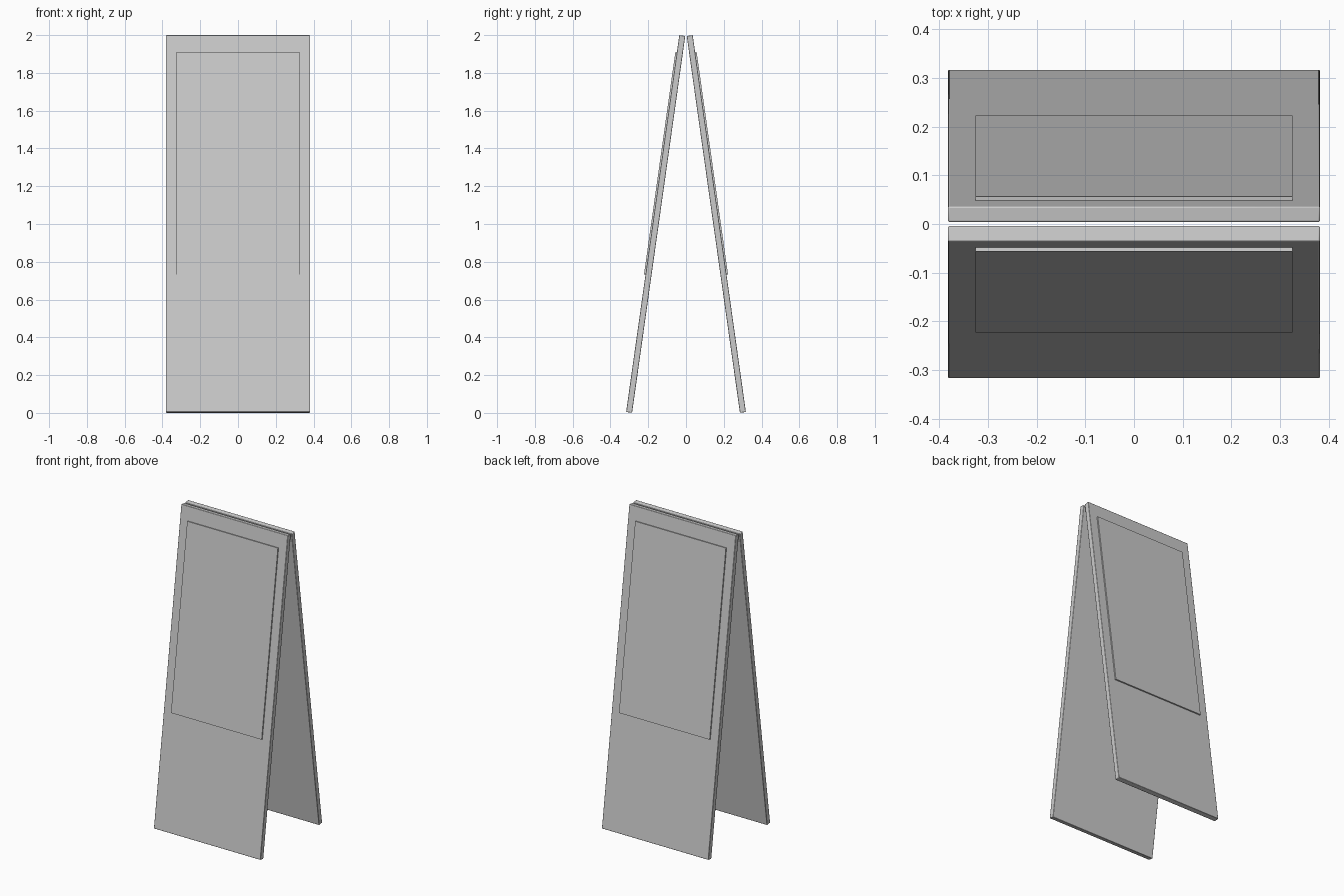
import bpy
import math
from mathutils import Matrix

cube = bpy.data.objects.get("Cube")
if cube:
    bpy.data.objects.remove(cube, do_unlink=True)

# Plain grey finish
grey = bpy.data.materials.new("plain grey")
grey.use_nodes = True
colour = (0.6, 0.6, 0.6, 1)
grey.diffuse_color = colour
grey.node_tree.nodes["Principled BSDF"].inputs["Base Color"].default_value = colour

TILT = math.radians(8.03)
WIDTH, THICK, HEIGHT = 0.764, 0.032, 2.015
PLATE = 0.008


def board(name, size, centre, frame, bevel):
    """Box of the given size, placed in the frame of a leaning panel."""
    bpy.ops.mesh.primitive_cube_add(size=1)
    obj = bpy.context.object
    obj.name = name
    obj.data.transform(Matrix.Translation(centre) @ Matrix.Diagonal((*size, 1)))
    obj.matrix_world = frame
    obj.data.materials.append(grey)
    if bevel:
        mod = obj.modifiers.new("soft edges", "BEVEL")
        mod.width = bevel
        mod.segments = 2
        bpy.ops.object.shade_smooth_by_angle(angle=math.radians(30))
    return obj


# Two leaning panels, each with a raised display plate outside
for side, turn in (("front", 0), ("back", math.pi)):
    frame = (Matrix.Rotation(turn, 4, "Z")
             @ Matrix.Translation((0, -0.1605, 1))
             @ Matrix.Rotation(-TILT, 4, "X"))
    board(side + "_panel", (WIDTH, THICK, HEIGHT), (0, 0, 0), frame, 0.003)
    board(side + "_display_plate", (0.65, PLATE, 1.19),
          (0, -(THICK + PLATE) / 2, 0.322), frame, 0)
